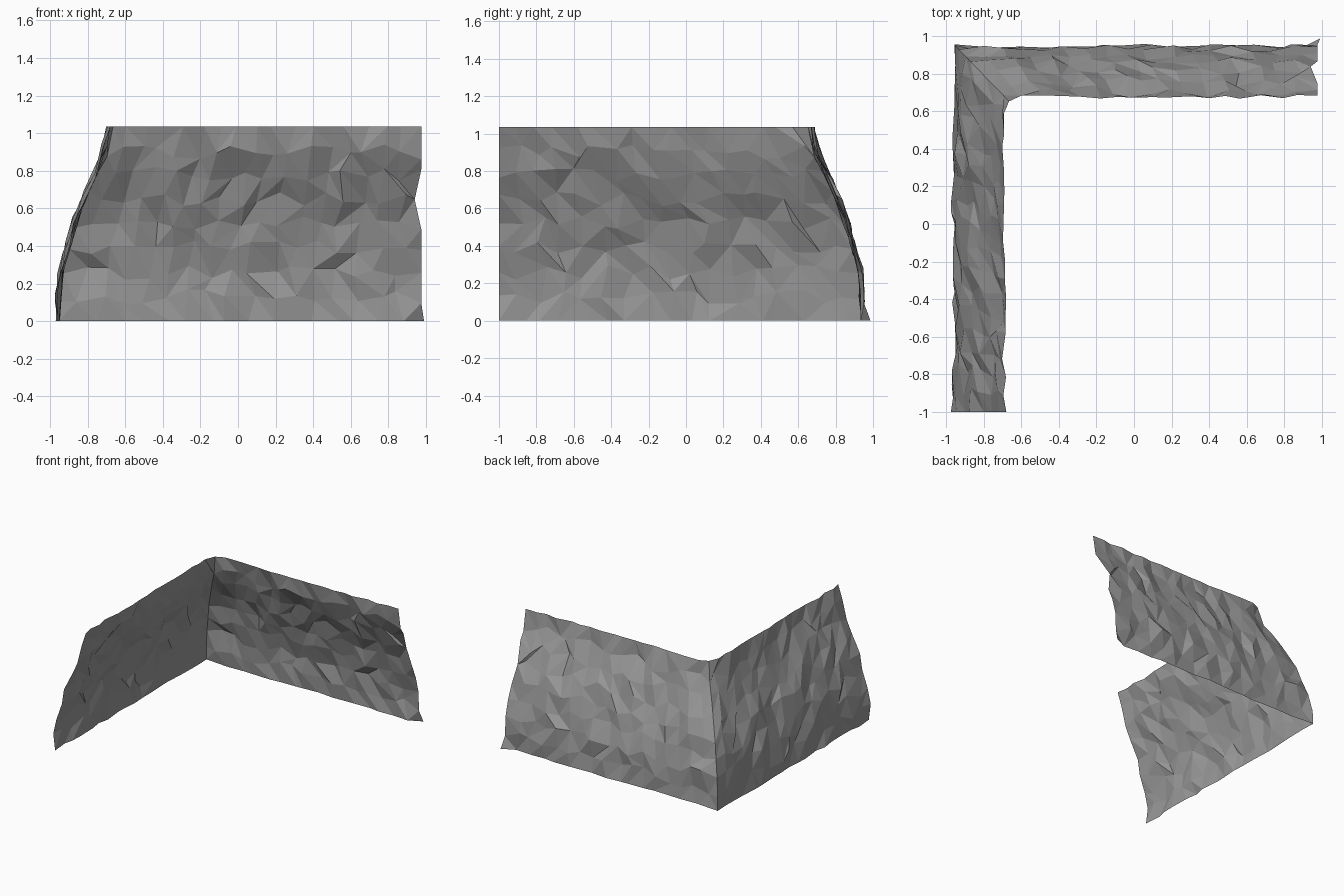
import bpy, bmesh, random

if "Cube" in bpy.data.objects:
    bpy.data.objects.remove(bpy.data.objects["Cube"])
random.seed(11)

# Slope profile: (height, distance of the face from the centre lines)
PROFILE = [(0, .958), (.13, .956), (.26, .945), (.39, .912), (.52, .872),
           (.65, .828), (.78, .768), (.90, .712), (1.035, .69)]
N = 17                      # segments along each of the two walls
END_Y, END_X = -1.0, .975   # open ends of the two walls
BACK_SHIFT = .012           # back wall sits slightly nearer the centre


def distance(z):
    for (z0, d0), (z1, d1) in zip(PROFILE, PROFILE[1:]):
        if z <= z1:
            return d0 + (d1 - d0) * (z - z0) / (z1 - z0)
    return PROFILE[-1][1]


def jitter(a):
    return random.uniform(-a, a)


def rock_point(i, row):
    """Roughened point on the L-shaped cliff; i runs along both walls."""
    edge_row = row in (0, len(PROFILE) - 1)
    at_end, corner = i in (0, 2 * N), i == N
    z = PROFILE[row][0] + (0 if edge_row else jitter(.04))
    d = distance(z)
    bump = jitter(.012 if edge_row else .022)
    s = i + (0 if at_end or corner else jitter(.28))
    if corner:              # corner blunted, more so towards the top
        c = d - .005 - .02 * z + jitter(.006)
        return (-c, c - BACK_SHIFT * z, z)
    if i < N:               # left wall
        return (-d - bump, END_Y + (d - END_Y) * s / N, z)
    x = -d + (END_X + d) * (s - N) / N
    y = d + bump - BACK_SHIFT
    if at_end:              # ragged open end: notch and kicked-out foot
        x += {5: -.035, 0: .015}.get(row, 0)
        y += {0: .045, 1: .015}.get(row, 0)
    return (x, y, z)


# Cliff: a single open sheet of irregular flat triangles
bm = bmesh.new()
grid = [[bm.verts.new(rock_point(i, r)) for r in range(len(PROFILE))]
        for i in range(2 * N + 1)]
for i in range(2 * N):
    for r in range(len(PROFILE) - 1):
        a, b = grid[i][r], grid[i + 1][r]
        c, d = grid[i + 1][r + 1], grid[i][r + 1]
        if random.random() < .3:
            tris = ((a, d, c), (a, c, b))
        else:
            tris = ((a, d, b), (b, d, c))
        for t in tris:
            bm.faces.new(t)
bm.normal_update()

mesh = bpy.data.meshes.new("cliff_corner")
bm.to_mesh(mesh)
bm.free()
cliff = bpy.data.objects.new("cliff_corner", mesh)
bpy.context.collection.objects.link(cliff)

# Single rock colour
rock = bpy.data.materials.new("grey_rock")
rock.diffuse_color = (.32, .32, .32, 1)
rock.use_nodes = True
rock.node_tree.nodes["Principled BSDF"].inputs["Base Color"].default_value = rock.diffuse_color
mesh.materials.append(rock)
